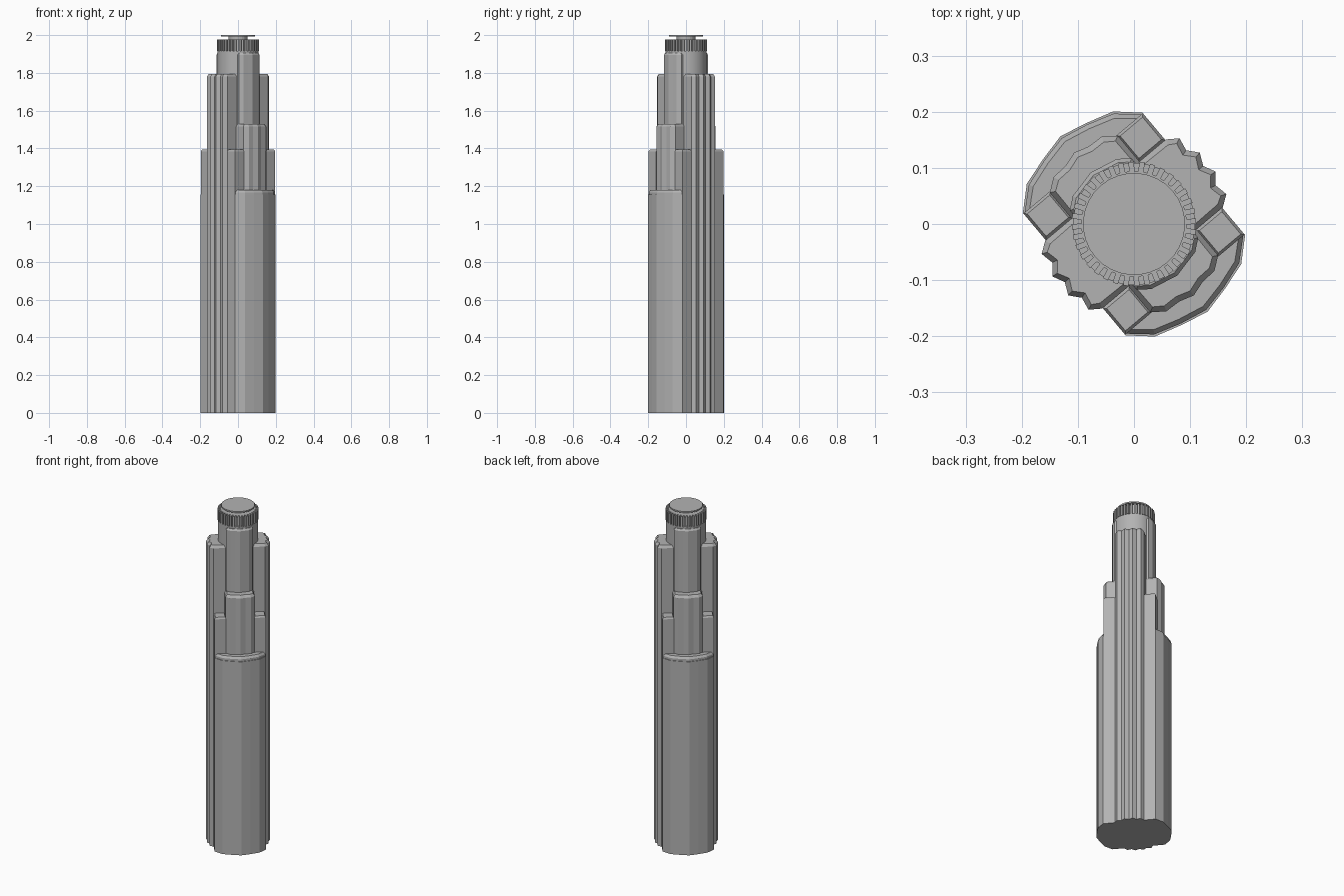
import bpy, bmesh, math
from mathutils import Matrix

if "Cube" in bpy.data.objects:
    bpy.data.objects.remove(bpy.data.objects["Cube"])

TURN = Matrix.Rotation(math.radians(40), 4, 'Z')   # plan is turned 40 degrees
grey = bpy.data.materials.new("stone_grey")
grey.diffuse_color = (0.45, 0.45, 0.45, 1)
grey.use_nodes = True
grey.node_tree.nodes["Principled BSDF"].inputs["Base Color"].default_value = grey.diffuse_color


def prism(name, plan, z0, z1, chamfer=0.0, turn=0.0):
    """Extrude a plan outline from z0 to z1 with a chamfered top edge."""
    bm = bmesh.new()
    base = bm.faces.new([bm.verts.new((x, y, z0)) for x, y in plan])
    top = bmesh.ops.extrude_face_region(bm, geom=[base])["geom"]
    for v in (g for g in top if isinstance(g, bmesh.types.BMVert)):
        v.co.z = z1 - chamfer
    bmesh.ops.recalc_face_normals(bm, faces=bm.faces)
    if chamfer:
        bm.faces.ensure_lookup_table()
        cap = max(bm.faces, key=lambda f: f.calc_center_median().z)
        bmesh.ops.inset_region(bm, faces=[cap], thickness=chamfer * 0.7)
        for v in cap.verts:
            v.co.z = z1
    bm.transform(TURN @ Matrix.Rotation(turn, 4, 'Z'))
    mesh = bpy.data.meshes.new(name)
    bm.to_mesh(mesh)
    bm.free()
    mesh.materials.append(grey)
    ob = bpy.data.objects.new(name, mesh)
    bpy.context.collection.objects.link(ob)
    return ob


def circle(r, n):
    return [(r * math.cos(2 * math.pi * i / n), r * math.sin(2 * math.pi * i / n)) for i in range(n)]


def lobe(half, r, n, flute=0.0):
    """Segment reaching out along +x: straight sides, arc outside, optional flutes."""
    a = math.asin(half / r)
    pts = [(0.0, -half)]
    for i in range(n + 1):
        t = -a + 2 * a * i / n
        rr = r + (flute if i % 2 else 0.0)
        pts.append((rr * math.cos(t), rr * math.sin(t)))
    return pts + [(0.0, half)]


# Setbacks repeat on opposite sides
for side, half_turn in (("a", 0.0), ("b", math.pi)):
    cross = half_turn - math.pi / 2
    prism("tall_wing_" + side, lobe(0.079, 0.161, 8, 0.012), 0, 1.795, 0.015, half_turn)
    prism("low_wing_" + side, lobe(0.139, 0.199, 6, 0.005), 0, 1.155, 0, cross)
    prism("low_wing_cap_" + side, lobe(0.137, 0.196, 6, 0.004), 1.155, 1.18, 0.012, cross)
    prism("middle_setback_" + side, lobe(0.079, 0.160, 6, 0.006), 1.15, 1.53, 0.015, cross)
    prism("upper_setback_" + side, lobe(0.072, 0.117, 6, 0.003), 1.5, 1.905, 0.01, cross)

# Square corner piers
for i, (sx, sy) in enumerate(((1, 1), (-1, 1), (-1, -1), (1, -1))):
    square = [(sx * 0.108 + dx * 0.031, sy * 0.110 + dy * 0.031)
              for dx, dy in ((-1, -1), (1, -1), (1, 1), (-1, 1))]
    prism("corner_pier_%d" % (i + 1), square, 0, 1.395, 0.01)

# Round core and toothed crown
core = prism("core", circle(0.109, 32), 0, 1.915)
teeth = 36
gear = []
for i in range(teeth):
    for k, r in ((0.0, 0.111), (0.5, 0.111), (0.55, 0.094), (0.95, 0.094)):
        t = 2 * math.pi * (i + k) / teeth
        gear.append((r * math.cos(t), r * math.sin(t)))
prism("crown_teeth", gear, 1.915, 1.978)

# Roof neck and disc
prism("roof_neck", circle(0.05, 24), 1.97, 1.995)
prism("roof_disc", circle(0.091, 32), 1.992, 2.0)

# Smooth the round core only
bpy.context.view_layer.objects.active = core
core.select_set(True)
bpy.ops.object.shade_smooth_by_angle(angle=math.radians(30))
